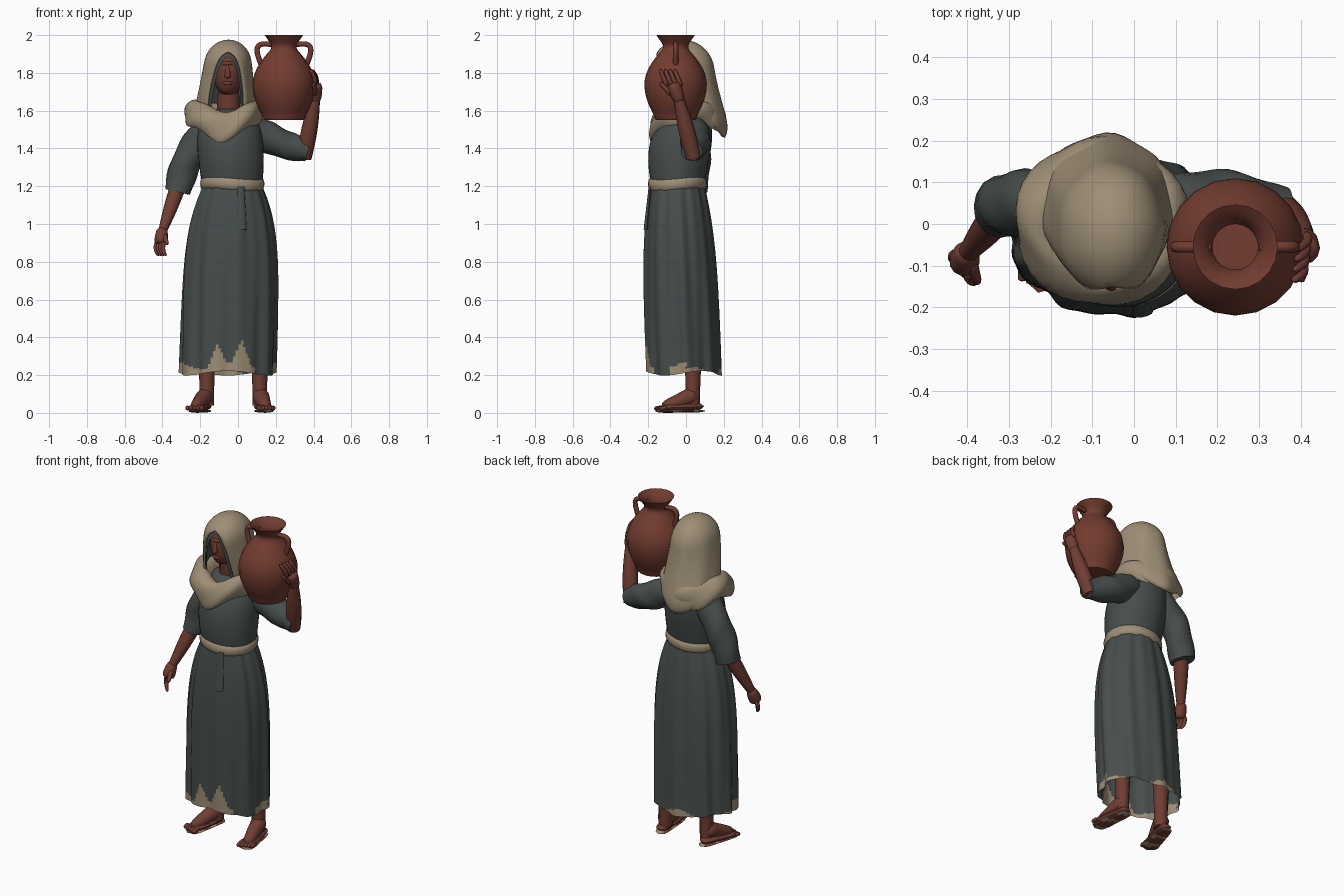
import bpy, bmesh
from math import sin, cos, pi, sqrt, atan2, radians
from mathutils import Vector

cube = bpy.data.objects.get("Cube")
if cube:
    bpy.data.objects.remove(cube)


def material(name, red, green, blue):
    made = bpy.data.materials.new(name)
    made.use_nodes = True
    color = (red, green, blue, 1)
    made.diffuse_color = color
    made.node_tree.nodes["Principled BSDF"].inputs["Base Color"].default_value = color
    return made


TEAL = material("dark_teal_cloth", .062, .075, .072)
BEIGE = material("beige_cloth", .34, .27, .18)
SKIN = material("brown_skin", .16, .047, .032)
CLAY = material("red_clay", .17, .045, .029)


def no_fold(t, angle):
    return 1, 0


def sweep(name, shape, materials, rows=12, seg=12, upright=True, fold=no_fold,
          cap=True, paint=None, thick=0):
    """Skin the ellipses shape(t) -> (centre, width, depth, front gap angle)."""
    rings = [shape(i / rows) for i in range(rows + 1)]
    centres = [Vector(ring[0]) for ring in rings]
    side, up = Vector((1, 0, 0)), Vector((0, 1, 0))
    if not upright:
        across = (centres[-1] - centres[0]).cross(Vector((0, 0, 1)))
        side = across.normalized() if across.length > .001 else side
    bm = bmesh.new()
    loops = []
    for i, (centre, width, depth, gap) in enumerate(rings):
        if not upright:
            tangent = centres[min(i + 1, rows)] - centres[max(i - 1, 0)]
            up = side.cross(tangent).normalized()
        loop = []
        for j in range(seg + 1):
            angle = -pi / 2 + gap + 2 * (pi - gap) * j / seg
            scale, lift = fold(i / rows, angle)
            point = centres[i] + side * width * scale * cos(angle)
            point += up * depth * scale * sin(angle)
            point.z += lift
            loop.append(bm.verts.new(point))
        loops.append(loop)
    for lower, upper in zip(loops, loops[1:]):
        for j in range(seg):
            bm.faces.new((lower[j], lower[j + 1], upper[j + 1], upper[j]))
    if cap:
        bm.faces.new(loops[0][:-1])
        bm.faces.new(loops[-1][:-1])
    bmesh.ops.remove_doubles(bm, verts=bm.verts, dist=.0003)
    bmesh.ops.recalc_face_normals(bm, faces=bm.faces)
    if paint:
        for face in bm.faces:
            face.material_index = int(paint(face.calc_center_median()))
    mesh = bpy.data.meshes.new(name)
    bm.to_mesh(mesh)
    bm.free()
    for entry in materials:
        mesh.materials.append(entry)
    part = bpy.data.objects.new(name, mesh)
    bpy.context.collection.objects.link(part)
    if thick:
        shell = part.modifiers.new("thickness", "SOLIDIFY")
        shell.thickness, shell.offset = thick, -1
    bpy.ops.object.select_all(action="DESELECT")
    part.select_set(True)
    bpy.context.view_layer.objects.active = part
    bpy.ops.object.shade_smooth_by_angle(angle=radians(50))


def limb(name, start, end, r_start, r_end, materials, bend=(0, 0, 0), bulge=0, flat=1,
         rounded=True, **options):
    """Tapered, optionally bowed tube between two points."""
    start, end, bend = Vector(start), Vector(end), Vector(bend)

    def shape(t):
        arc = sin(pi * t)
        radius = r_start + (r_end - r_start) * t + bulge * arc
        if rounded:
            radius *= sqrt(1 - abs(2 * t - 1) ** 6)
        return start.lerp(end, t) + bend * arc, radius, radius * flat, 0

    sweep(name, shape, materials, upright=False, **options)


# Skirt with pleats and a worn pale hem
def skirt_shape(t):
    centre = (-.055 + .025 * t, -.015 - .03 * t, .21 + t)
    return centre, .25 - .1 * t ** 5, .195 - .055 * t ** 4, 0


def pleats(t, angle):
    wide = .035 * sin(9 * angle + 2 * t) * (1 - t / 2)
    return 1 + wide + .015 * sin(17 * angle), .012 * sin(3 * angle) * (1 - t)


def worn_hem(c):
    edge = .25 + .02 * sin(4 * atan2(c.y, c.x + .05) + 1)
    if c.y < 0:
        for tear in (-.11, .02):
            edge += .12 * max(0, 1 - abs(c.x - tear) / .05)
    else:
        edge -= .03
    unworn = c.y < 0 and .09 < c.x < .18
    return c.z < edge and not unworn


sweep("skirt", skirt_shape, [TEAL, BEIGE], rows=90, seg=120, fold=pleats, cap=False,
      paint=worn_hem)


# Tunic top, belt and hanging sash
def tunic_shape(t):
    swell = sin(pi * t)
    centre = (-.03 - .02 * t, -.045 + .06 * t * t, 1.21 + .4 * t)
    return centre, .16 + .015 * swell - .07 * t ** 8, .14 + .025 * swell - .06 * t ** 6, 0


def belt_shape(t):
    swell = .02 * sqrt(sin(pi * t) + .001)
    return (-.03, -.045, 1.175 + .075 * t), .15 + swell, .136 + swell, 0


sweep("tunic", tunic_shape, [TEAL], rows=16, seg=32,
      fold=lambda t, angle: (1 + .02 * sin(8 * angle) * t * (1 - t), 0))
sweep("belt", belt_shape, [BEIGE], rows=6, seg=32,
      fold=lambda t, angle: (1, .008 * sin(2 * angle)))
limb("sash_tail", (.015, -.19, 1.2), (.018, -.213, .97), .018, .028, [TEAL], flat=.4,
     rounded=False)


# Sleeves
def creases(t, angle):
    return 1 + .05 * sin(14 * t + 2 * angle), 0


limb("right_sleeve", (-.13, .03, 1.54), (-.32, .04, 1.17), .07, .07, [TEAL],
     bend=(-.03, .015, .01), bulge=.01, rounded=False, seg=16, rows=16, fold=creases)
limb("left_sleeve", (.04, .03, 1.52), (.37, .03, 1.385), .075, .055, [TEAL],
     bend=(0, .02, -.015), bulge=.015, rounded=False, seg=16, rows=16, fold=creases)


# Bare forearms and hands
def hand(label, wrist, knuckle, tip, across):
    wrist, knuckle, tip, across = map(Vector, (wrist, knuckle, tip, across))
    limb(label + "_palm", wrist, knuckle, .026, .036, [SKIN], bulge=.004)
    for i in range(4):
        offset = across * (i - 1.5)
        bow = Vector((knuckle.x, 0, 0)).normalized() * .012
        limb(f"{label}_finger_{i + 1}", knuckle.lerp(wrist, .2) + offset, tip + offset,
             .013, .01, [SKIN], bend=bow, seg=8)
    limb(label + "_thumb", wrist.lerp(knuckle, .4) + across, knuckle + across * 2.8,
         .016, .01, [SKIN], seg=8)


limb("right_forearm", (-.31, .04, 1.22), (-.4, -.07, .96), .044, .023, [SKIN],
     bulge=.004, rounded=False)
hand("right", (-.4, -.06, .98), (-.41, -.1, .89), (-.4, -.12, .83), (.013, -.016, 0))
limb("left_forearm", (.35, .04, 1.35), (.41, -.04, 1.67), .04, .025, [SKIN],
     bulge=.01, rounded=False)
hand("left", (.41, -.03, 1.64), (.41, -.07, 1.75), (.385, -.1, 1.82), (-.003, -.025, 0))


# Legs, feet, toes and worn sandal soles
def foot(label, x, toe_x, big_toe):
    limb(label + "_leg", (x, .04, .45), (x, .035, .04), .06, .038, [SKIN], bulge=-.006,
         rounded=False)
    limb(label + "_instep", (x, .06, .1), (toe_x, -.13, .025), .05, .03, [SKIN])
    limb(label + "_foot", (x, .095, .035), (toe_x, -.14, .025), .036, .05, [SKIN], flat=.5)
    limb(label + "_sole", (x, .105, .01), (toe_x, -.165, .01), .036, .052, [SKIN, BEIGE],
         flat=.2, paint=lambda c: sin(60 * c.y + 25 * c.x) > .5)
    for i in range(5):
        toe = toe_x + big_toe * (2 - i) * .019
        limb(f"{label}_toe_{i + 1}", (toe, -.1, .03), (toe, -.17 + .008 * i, .022),
             .015 - .001 * i, .011, [SKIN], seg=8)


foot("right", -.165, -.23, 1)
foot("left", .115, .15, -1)


# Head, neck, nose and lips
def head_shape(t):
    width = sin(pi * t) ** .6 if 0 < t < 1 else 0
    return (-.052, -.055 + .01 * t, 1.81 - .125 * cos(pi * t)), .08 * width, .095 * width, 0


sweep("head", head_shape, [SKIN], seg=20, rows=16,
      fold=lambda t, angle: (1 - .25 * max(0, .5 - t) * abs(cos(angle)), 0))
limb("neck", (-.05, .01, 1.54), (-.05, -.03, 1.76), .068, .05, [SKIN], rounded=False)
limb("nose", (-.055, -.13, 1.85), (-.055, -.15, 1.77), .008, .018, [SKIN], seg=8)
limb("brow", (-.11, -.095, 1.85), (0, -.095, 1.85), .01, .01, [SKIN], bend=(0, -.045, 0))
limb("lips", (-.085, -.125, 1.745), (-.025, -.125, 1.745), .006, .006, [SKIN],
     bend=(0, -.012, 0), bulge=.004)


# Hood open around the face, over a dark under-scarf
def hood_shape(u, inset=0):
    t = u ** 1.5
    dome = sqrt(1 - max(0, 1 - t / .28) ** 2)
    tuck = .05 * t ** 10
    width = .127 * dome + .07 * max(0, t - .25) - tuck
    depth = .155 * dome + .02 * t - tuck
    gap = .7 * max(0, sin(pi * (t - .14))) ** .35 - 6 * inset
    centre = (-.05 - .02 * t, -.02 + .1 * t * t, 1.976 - inset - t / 2)
    return centre, max(0, width - inset), max(0, depth - inset), max(0, gap)


def hood_folds(t, angle):
    lift = .06 * cos(angle) ** 2 * t ** 6 - .02 * sin(angle) * t * t
    return 1 + .025 * sin(7 * angle + 4 * t) * t, lift


sweep("hood", hood_shape, [BEIGE], rows=32, seg=36, cap=False, fold=hood_folds, thick=.012)
sweep("under_scarf", lambda u: hood_shape(u * .8, .017), [TEAL], rows=24, seg=32, cap=False)


# Cowl wrapped over the shoulders
def cowl_shape(t):
    turn = pi * (.9 - 1.25 * t)
    width = .14 + .03 * t + .045 * cos(turn)
    return (-.055 - .03 * t, .005, 1.56 + .08 * sin(turn)), width, width - .005, 0


def cowl_folds(t, angle):
    front = max(0, -sin(angle))
    lift = .05 * t * cos(angle) ** 2 - .045 * front ** 3 + .012 * t * sin(5 * angle)
    return 1 + .03 * sin(5 * angle + 9 * t), lift


sweep("cowl", cowl_shape, [BEIGE], rows=20, seg=40, cap=False, fold=cowl_folds)

# Clay jar with hollow neck and two handles
JAR_X, JAR_Y = .243, -.055


def jar_shape(u):
    inside = max(0, u - .8)
    z = 2 - .6 * inside if inside else 1.55 + .45 * u / .8
    steepness = 4.9 if z < 1.74 else 6.2
    radius = max(.067, .165 * cos(steepness * (z - 1.74))) + .7 * max(0, z - 1.95)
    if z < 1.57:
        radius += .006
    if inside:
        radius -= .012
    return (JAR_X, JAR_Y, z), radius, radius, 0


sweep("jar", jar_shape, [CLAY], rows=40, seg=20)
for label, way in (("right", -1), ("left", 1)):
    limb(label + "_jar_handle", (JAR_X + way * .06, JAR_Y, 1.95),
         (JAR_X + way * .11, JAR_Y, 1.82), .014, .014, [CLAY],
         bend=(way * .055, 0, .05), rounded=False, seg=8)
